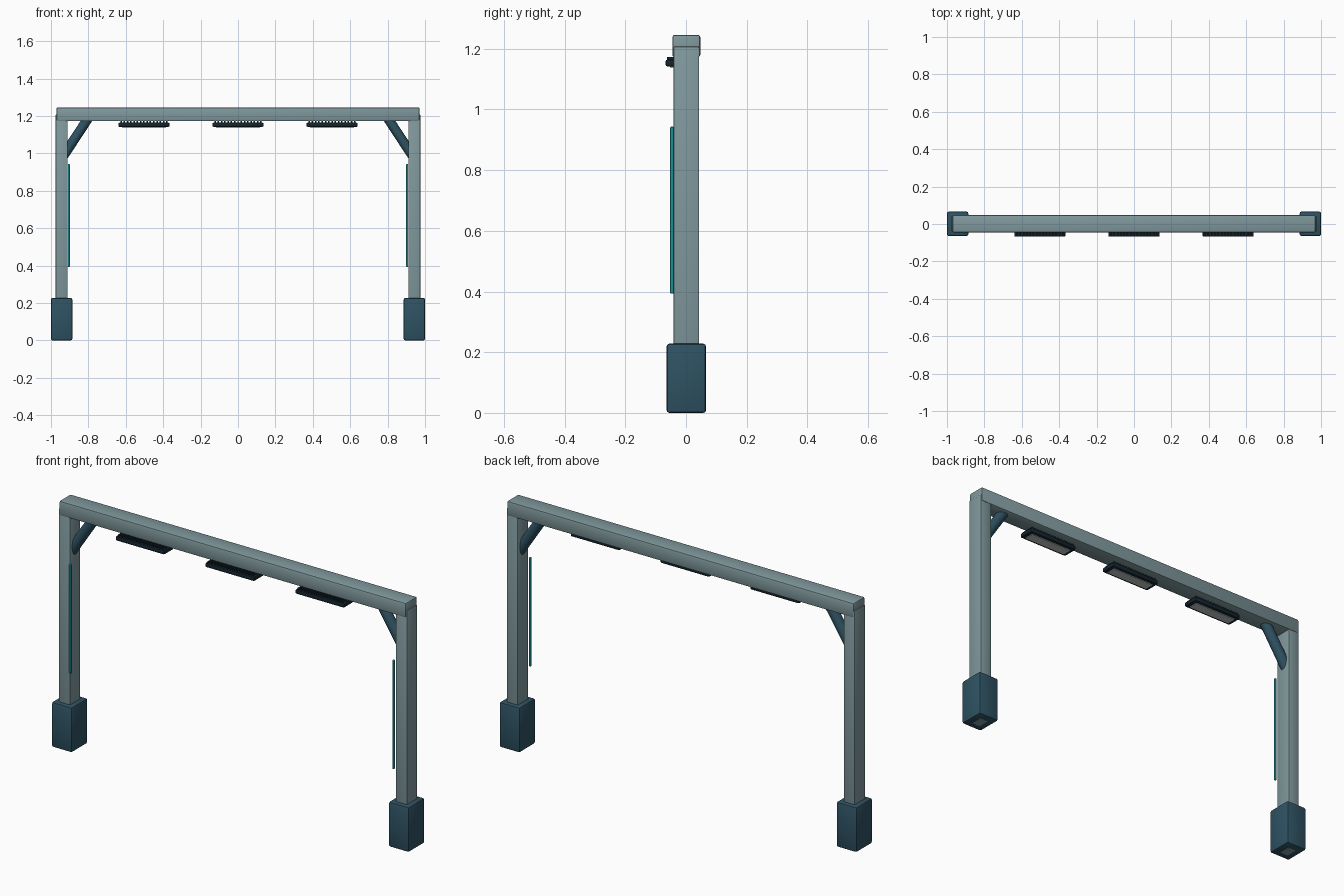
import bpy, bmesh, math
from mathutils import Vector

if "Cube" in bpy.data.objects:
    bpy.data.objects.remove(bpy.data.objects["Cube"])


def material(name, rgb):
    m = bpy.data.materials.new(name)
    m.diffuse_color = (*rgb, 1.0)
    m.use_nodes = True
    m.node_tree.nodes["Principled BSDF"].inputs["Base Color"].default_value = m.diffuse_color
    return m


STEEL = material("steel grey", (0.215, 0.315, 0.335))
NAVY = material("dark slate blue", (0.028, 0.085, 0.125))
BLACK = material("near black blue", (0.007, 0.018, 0.027))
TEAL = material("teal glow", (0.02, 0.46, 0.52))
LENS = material("pale lens", (0.55, 0.58, 0.58))

YC = 0.001  # shared depth centre of the frame


def finish(name, bm, mat):
    mesh = bpy.data.meshes.new(name)
    bm.to_mesh(mesh)
    bm.free()
    mesh.materials.append(mat)
    ob = bpy.data.objects.new(name, mesh)
    bpy.context.collection.objects.link(ob)
    bpy.ops.object.select_all(action='DESELECT')
    ob.select_set(True)
    bpy.context.view_layer.objects.active = ob
    bpy.ops.object.shade_smooth_by_angle(angle=math.radians(35))
    return ob


def add_box(bm, x, y, z):
    """Box from (min, max) pairs."""
    verts = bmesh.ops.create_cube(bm, size=1.0)["verts"]
    for v in verts:
        v.co = Vector([(lo + hi) / 2 + c * (hi - lo)
                       for c, (lo, hi) in zip(v.co, (x, y, z))])


def box(name, x, y, z, mat, bevel=0.0, segments=2):
    bm = bmesh.new()
    add_box(bm, x, y, z)
    if bevel:
        bmesh.ops.bevel(bm, geom=bm.edges[:], offset=bevel, segments=segments,
                        profile=0.5, affect='EDGES')
    return finish(name, bm, mat)


def rod(name, a, b, radius, mat, sides=20):
    a, b = Vector(a), Vector(b)
    bm = bmesh.new()
    bmesh.ops.create_cone(bm, cap_ends=True, segments=sides, radius1=radius,
                          radius2=radius, depth=(b - a).length)
    rot = (b - a).to_track_quat('Z', 'Y')
    for v in bm.verts:
        v.co = rot @ v.co + (a + b) / 2
    return finish(name, bm, mat)


def around(c, half):
    return (c - half, c + half)


# Top beam
box("top_beam", (-0.971, 0.971), around(YC, 0.046), (1.172, 1.246), STEEL, 0.008)

for side, s in (("left", -1), ("right", 1)):
    px = s * 0.943
    # Post and its heavy foot
    box(side + "_post", around(px, 0.032), around(YC, 0.0425), (0.02, 1.208), STEEL, 0.005)
    box(side + "_foot", around(px, 0.057), around(YC, 0.065), (0.0, 0.228), NAVY, 0.009)
    # Small plate under the foot
    box(side + "_foot_plate", around(px, 0.022), around(YC, 0.030), (-0.0005, 0.004), STEEL)
    # Diagonal corner brace
    rod(side + "_brace", (s * 0.935, YC, 0.984), (s * 0.797, YC, 1.194), 0.026, NAVY)
    # Light strip on the inner front corner of the post
    box(side + "_light_strip", around(s * 0.9045, 0.0055), (-0.052, -0.041),
        (0.393, 0.943), TEAL, 0.002, 1)

# Three lamps under the beam
LY = -0.028
for name, cx in (("left", -0.503), ("middle", 0.0), ("right", 0.503)):
    box(name + "_lamp_housing", around(cx, 0.137), around(LY, 0.0395),
        (1.142, 1.164), BLACK, 0.006)
    # Cooling fins on top of the housing
    fins = bmesh.new()
    for i in range(15):
        add_box(fins, around(cx + (i - 7) * 0.0175, 0.004), around(LY, 0.034), (1.160, 1.1725))
    finish(name + "_lamp_fins", fins, BLACK)
    # Lens facing the ground
    box(name + "_lamp_lens", around(cx, 0.118), around(LY, 0.025), (1.139, 1.146), LENS, 0.001, 1)
